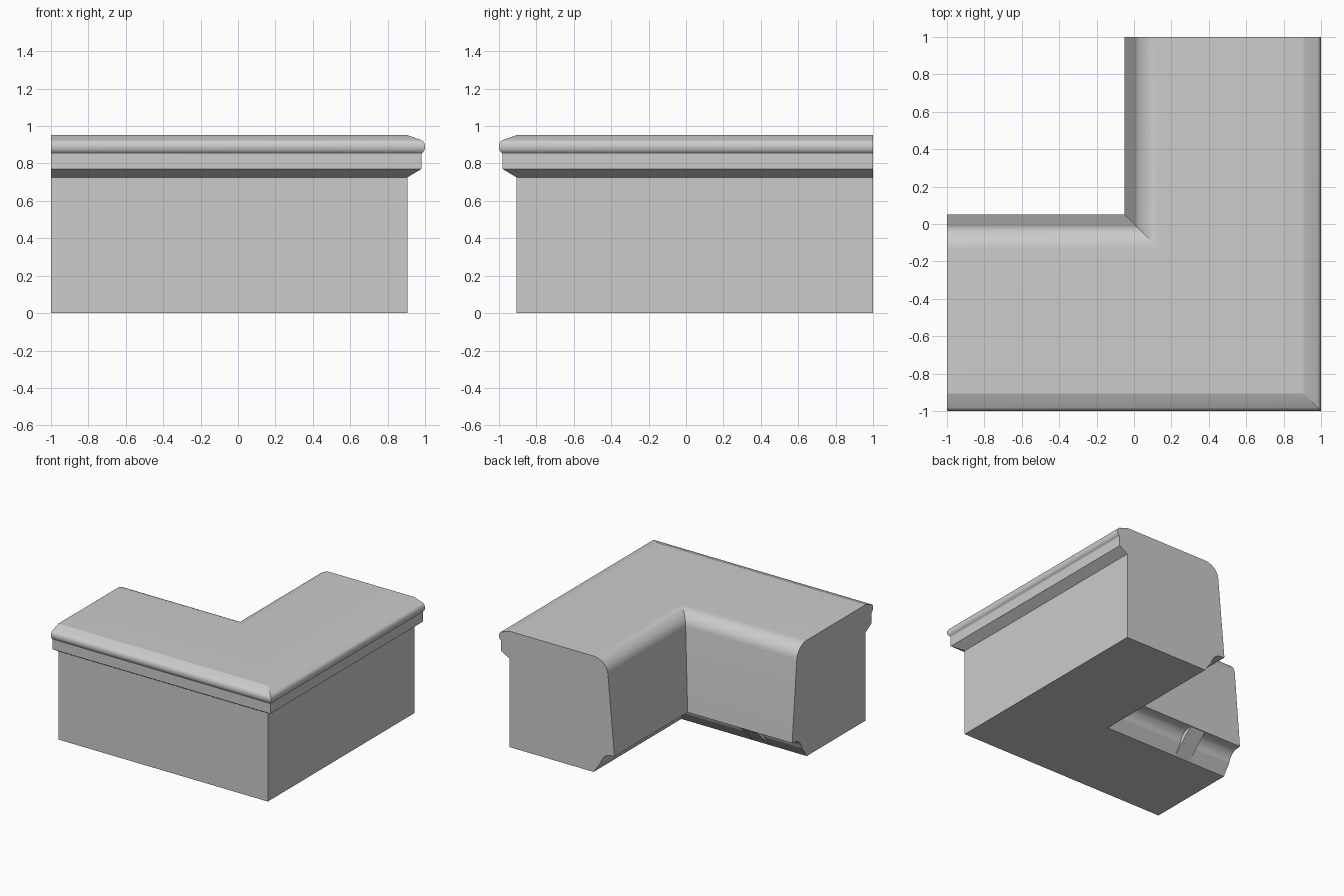
import bpy, bmesh
from math import sin, cos, radians

cube = bpy.data.objects.get("Cube")
if cube:
    bpy.data.objects.remove(cube, do_unlink=True)

# Material
stone = bpy.data.materials.new("light_grey_stone")
stone.use_nodes = True
grey = (0.6, 0.6, 0.6, 1)
stone.diffuse_color = grey
stone.node_tree.nodes["Principled BSDF"].inputs["Base Color"].default_value = grey


def arc(cu, cz, ru, rz, start, end, steps):
    """Elliptical arc of (outward, height) points."""
    angles = [radians(start + (end - start) * i / steps) for i in range(steps + 1)]
    return [(cu + ru * cos(a), cz + rz * sin(a)) for a in angles]


def loft(name, rings):
    """Skin a list of matching closed rings and cap both ends."""
    bm = bmesh.new()
    loops = [[bm.verts.new(p) for p in ring] for ring in rings]
    n = len(loops[0])
    for a, b in zip(loops, loops[1:]):
        for i in range(n):
            j = (i + 1) % n
            bm.faces.new((a[i], a[j], b[j], b[i]))
    bm.faces.new(loops[0])
    bm.faces.new(loops[-1])
    bmesh.ops.recalc_face_normals(bm, faces=bm.faces)
    mesh = bpy.data.meshes.new(name)
    bm.to_mesh(mesh)
    bm.free()
    mesh.materials.append(stone)
    obj = bpy.data.objects.new(name, mesh)
    bpy.context.collection.objects.link(obj)
    bpy.ops.object.select_all(action='DESELECT')
    obj.select_set(True)
    bpy.context.view_layer.objects.active = obj
    bpy.ops.object.shade_smooth_by_angle(angle=radians(17))
    return obj


# Cross-section: outer wall, moulded nose, rounded inner shoulder, drip cove
cove = arc(-0.02, 0.06, 0.1, 0.115, 90, 15, 7)
profile = [(0.905, 0), (0.905, 0.725), (0.98, 0.77), (0.98, 0.85)]
profile += arc(0.972, 0.89, 0.028, 0.037, -65, 70, 14)
profile += [(0.905, 0.952)]
profile += arc(0.14, 0.832, 0.13, 0.12, 90, 175, 10)
profile += [(-0.05, 0.178)] + cove + [(0.14, 0)]

# L-shaped block, mitred at the corner
loft("corner_sill", [
    [(-1, -u, z) for u, z in profile],
    [(u, -u, z) for u, z in profile],
    [(u, 1, z) for u, z in profile],
])

# Small web bridging the drip cove
web = [(-0.045, 0.178)] + cove + [(0.135, 0.005)]
loft("cove_web", [[(x, -u, z) for u, z in web] for x in (-0.66, -0.52)])
